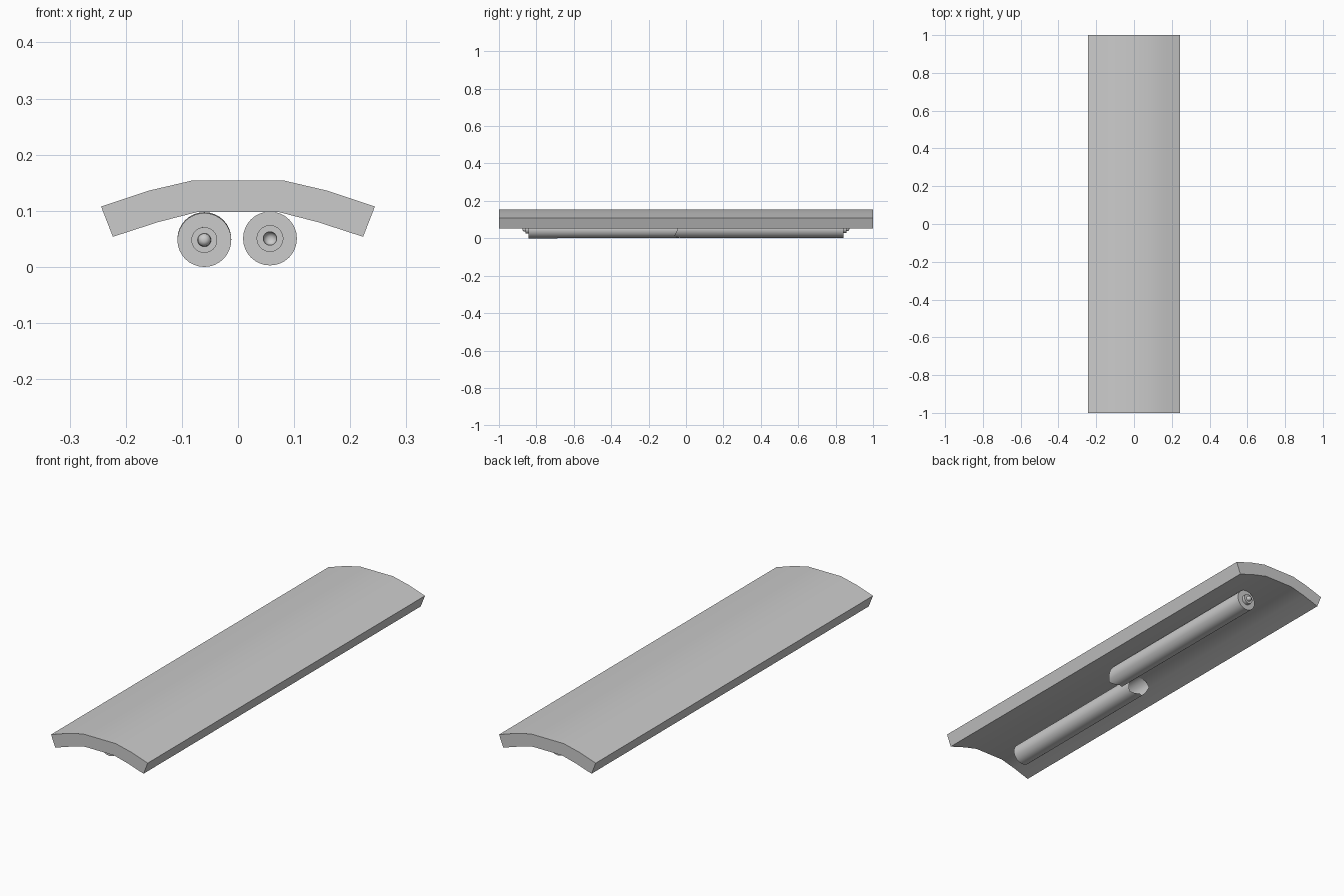
import bpy
import bmesh
import math

if "Cube" in bpy.data.objects:
    bpy.data.objects.remove(bpy.data.objects["Cube"])


def finish(bm, name, angle):
    bmesh.ops.recalc_face_normals(bm, faces=bm.faces)
    mesh = bpy.data.meshes.new(name)
    bm.to_mesh(mesh)
    bm.free()
    obj = bpy.data.objects.new(name, mesh)
    bpy.context.collection.objects.link(obj)
    bpy.ops.object.select_all(action='DESELECT')
    obj.select_set(True)
    bpy.context.view_layer.objects.active = obj
    bpy.ops.object.shade_smooth_by_angle(angle=math.radians(angle))
    return obj


# Bent cover: half profile mirrored in x, swept along y in strips
outer = [(0.083, 0.154), (0.16, 0.136), (0.244, 0.108)]
inner = [(0.073, 0.098), (0.143, 0.080), (0.223, 0.054)]


def full(half):
    return [(-x, z) for x, z in reversed(half)] + half


bm = bmesh.new()
loop = full(outer) + full(inner)[::-1]
ends = [[bm.verts.new((x, y, z)) for x, z in loop] for y in (-1, 1)]
n = len(loop)
for i in range(n):
    j = (i + 1) % n
    bm.faces.new((ends[0][i], ends[0][j], ends[1][j], ends[1][i]))
for ring in ends:
    for i in range(n // 2 - 1):
        bm.faces.new((ring[i], ring[i + 1], ring[n - 2 - i], ring[n - 1 - i]))
finish(bm, "curved_cover", 35)

# Snapped hollow tubes: lathed, with stepped end cap and rounded pin
SEG = 32
BREAK = [0.0, 0.012, -0.012, 0.008, 0.02, -0.008, 0.014, -0.016]


def break_offset(a):
    t = (a / math.tau * len(BREAK)) % len(BREAK)
    i = int(t)
    f = t - i
    return BREAK[i] * (1 - f) + BREAK[(i + 1) % len(BREAK)] * f


def broken_tube(name, cx, cz, side, tilt):
    profile = [(0.048, None), (0.048, 0.843), (0.023, 0.843),
               (0.023, 0.858), (0.012, 0.858)]
    for k in range(1, 5):
        a = k * math.pi / 10
        profile.append((0.012 * math.cos(a), 0.862 + 0.012 * math.sin(a)))
    bm = bmesh.new()
    rings = []
    for r, y in profile:
        ring = []
        for s in range(SEG):
            a = math.tau * s / SEG
            yy = -0.045 + break_offset(a) if y is None else side * y
            ring.append(bm.verts.new((cx + r * math.cos(a), yy,
                                      cz + tilt * yy + r * math.sin(a))))
        rings.append(ring)
    for a, b in zip(rings, rings[1:]):
        for s in range(SEG):
            t = (s + 1) % SEG
            bm.faces.new((a[s], a[t], b[t], b[s]))
    bm.faces.new(rings[-1])
    finish(bm, name, 35)


broken_tube("front_broken_tube", -0.06, 0.050, -1, 0.002)
broken_tube("rear_broken_tube", 0.057, 0.051, 1, 0.0)

# Drop everything so the lowest point rests on the ground plane
objs = list(bpy.context.collection.objects)
low = min(v.co.z for o in objs for v in o.data.vertices)
for o in objs:
    o.location.z = -low
